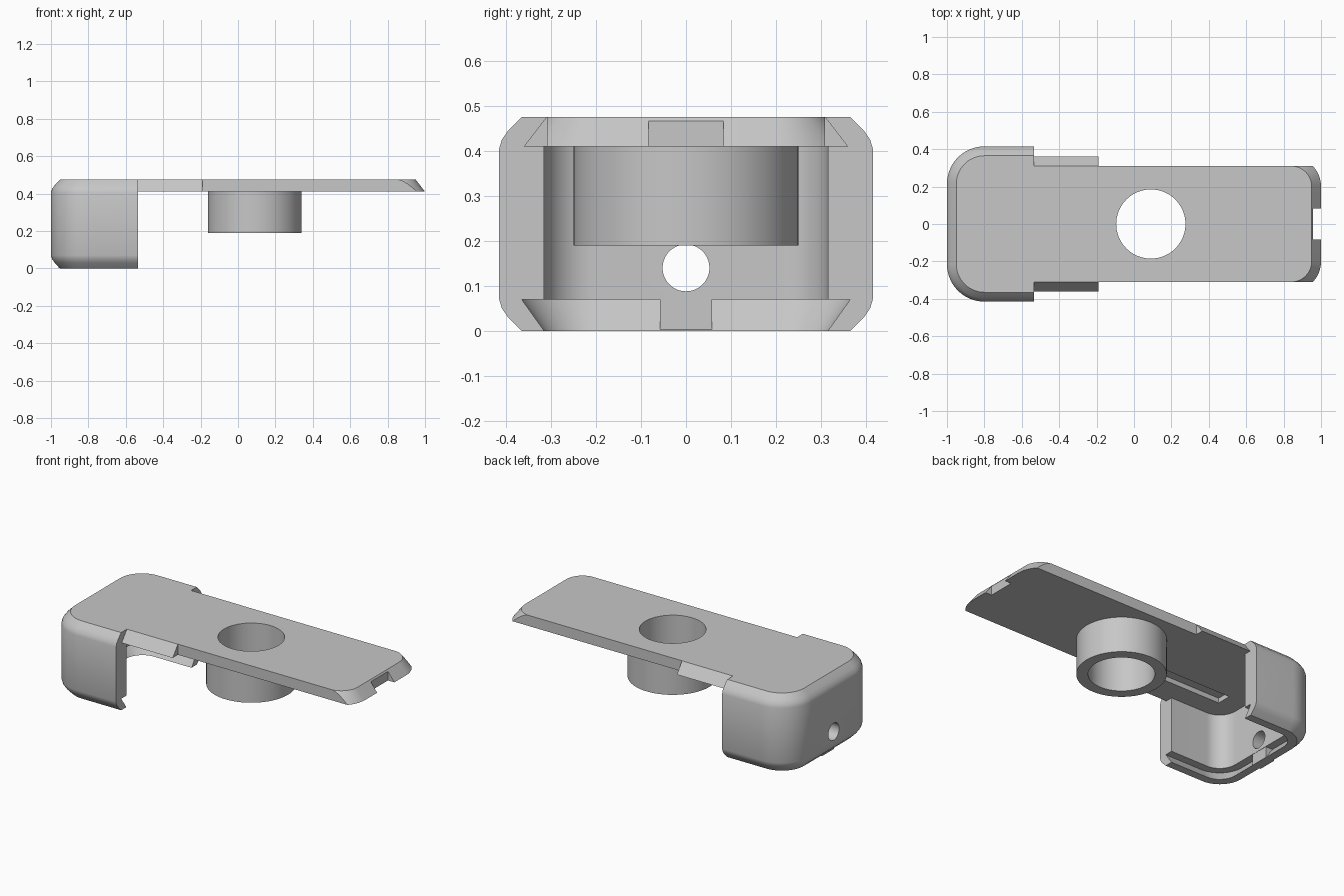
import bpy, bmesh, math
from mathutils import Matrix

cube = bpy.data.objects.get("Cube")
if cube:
    bpy.data.objects.remove(cube, do_unlink=True)

grey = bpy.data.materials.new("plain_grey")
grey.use_nodes = True
GREY = (0.57, 0.57, 0.57, 1)
grey.diffuse_color = GREY
grey.node_tree.nodes["Principled BSDF"].inputs["Base Color"].default_value = GREY


def finish(name, bm):
    bmesh.ops.recalc_face_normals(bm, faces=bm.faces)
    mesh = bpy.data.meshes.new(name)
    bm.to_mesh(mesh)
    bm.free()
    mesh.materials.append(grey)
    obj = bpy.data.objects.new(name, mesh)
    bpy.context.collection.objects.link(obj)
    return obj


def outline(half, end, start, radius, steps=14):
    """Plan outline: square at start, two rounded corners at end."""
    side = 1 if end > start else -1
    pts = [(start, -half)]
    for sy in (-1, 1):
        for i in range(steps + 1):
            t = i / steps if sy > 0 else 1 - i / steps
            a = math.pi / 2 * t
            pts.append((end - side * radius * (1 - math.cos(a)),
                        sy * (half - radius * (1 - math.sin(a)))))
    pts.append((start, half))
    return pts


def loft(name, half, end, start, radius, levels):
    """Stack inset copies of an outline; levels are (height, inset)."""
    bm = bmesh.new()
    side = 1 if end > start else -1
    rings = []
    for z, inset in levels:
        pts = outline(half - inset, end - side * inset, start, radius - inset)
        rings.append([bm.verts.new((x, y, z)) for x, y in pts])
    for low, high in zip(rings, rings[1:]):
        for i in range(len(low)):
            j = (i + 1) % len(low)
            bm.faces.new((low[i], low[j], high[j], high[i]))
    bm.faces.new(rings[0])
    bm.faces.new(rings[-1])
    return finish(name, bm)


def box(name, low, high):
    bm = bmesh.new()
    bmesh.ops.create_cube(bm, size=1)
    for v in bm.verts:
        v.co = [l if c < 0 else h for c, l, h in zip(v.co, low, high)]
    return finish(name, bm)


def cylinder(name, radius, depth, centre, along_x=False):
    bm = bmesh.new()
    turn = Matrix.Rotation(math.pi / 2, 4, "Y") if along_x else Matrix()
    bmesh.ops.create_cone(bm, cap_ends=True, segments=64, radius1=radius,
                          radius2=radius, depth=depth,
                          matrix=Matrix.Translation(centre) @ turn)
    return finish(name, bm)


def cut(obj, *cutters):
    bpy.context.view_layer.objects.active = obj
    for c in cutters:
        mod = obj.modifiers.new("cut", "BOOLEAN")
        mod.operation = "DIFFERENCE"
        mod.solver = "EXACT"
        mod.object = c
        bpy.ops.object.modifier_apply(modifier=mod.name)


JOIN, TOP, UNDER, SLOT = -0.535, 0.475, 0.41, 0.07

# Main parts
end_cap = loft("end_cap", 0.415, -1, JOIN, 0.2,
               [(0, 0.05), (0.03, 0.02), (0.05, 0.006), (SLOT, 0),
                (UNDER - 0.005, 0), (0.425, 0.006), (0.445, 0.02), (TOP, 0.05)])
top_plate = loft("top_plate", 0.36, 1, JOIN, 0.16, [(UNDER, 0), (TOP, 0.05)])
socket_tube = cylinder("socket_tube", 0.25, UNDER - 0.19, (0.09, 0, (UNDER + 0.19) / 2))

# Cutters: cap cavity, dovetail slot, end hole, socket bore, cable groove
cavity = loft("cavity_cutter", 0.315, -0.9, -0.4, 0.11, [(0.05, 0), (UNDER, 0)])
slot = loft("slot_cutter", 0.365, -0.95, -0.4, 0.16, [(-0.028, 0.07), (SLOT, 0)])
end_hole = cylinder("end_hole_cutter", 0.052, 0.4, (-1, 0, 0.14), True)
bore = cylinder("bore_cutter", 0.185, 1, (0.09, 0, 0.4))
groove = box("groove_cutter", (-0.77, -0.19, 0.3), (-0.25, -0.1, 0.44))
end_notch = box("notch_cutter", (0.957, -0.083, 0.3), (1.1, 0.083, 0.6))
trims = [box("side_trim_cutter", (-0.19, min(s * 0.309, s * 0.5), 0.3),
             (1.1, max(s * 0.309, s * 0.5), 0.6)) for s in (-1, 1)]

cut(end_cap, cavity, slot, end_hole, groove)
cut(top_plate, *trims, end_notch, bore, groove)
cut(socket_tube, bore)

# Key block inside the slot
slot_key = box("slot_key", (-0.96, -0.058, 0.001), (-0.902, 0.058, SLOT))

for c in [cavity, slot, end_hole, bore, groove, end_notch, *trims]:
    bpy.data.objects.remove(c, do_unlink=True)

# Smooth curved walls, keep crisp edges
bpy.ops.object.select_all(action="DESELECT")
for obj in (end_cap, top_plate, socket_tube, slot_key):
    obj.select_set(True)
    bpy.context.view_layer.objects.active = obj
bpy.ops.object.shade_smooth_by_angle(angle=math.radians(30))
